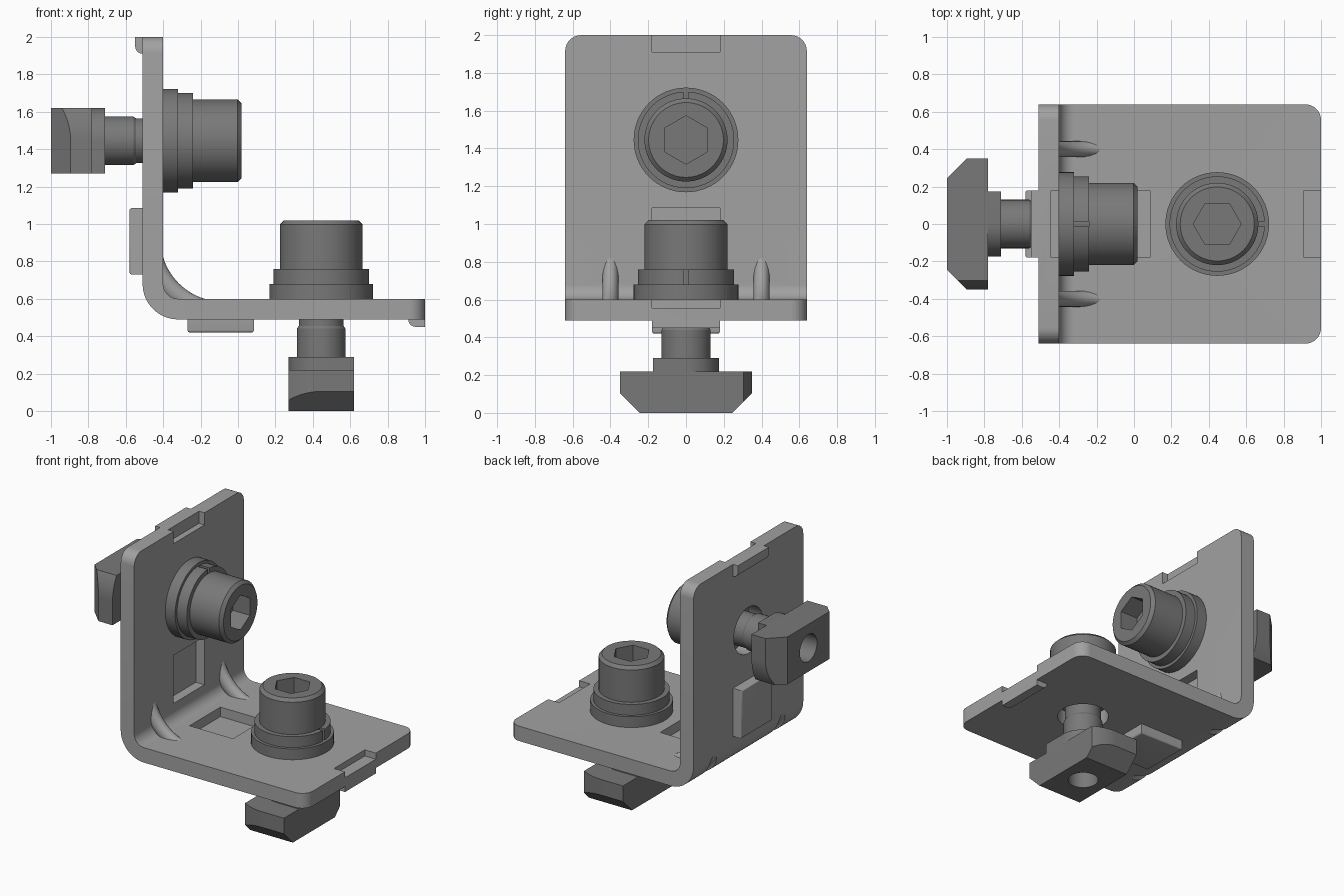
import bpy, bmesh
from math import pi, sin, cos, acos, radians
from mathutils import Matrix, Vector

if "Cube" in bpy.data.objects:
    bpy.data.objects.remove(bpy.data.objects["Cube"], do_unlink=True)

# Swaps the flat arm onto the upright arm (half turn about the diagonal)
UPRIGHT = Matrix(((0, 0, 1, -1), (0, -1, 0, 0), (1, 0, 0, 1), (0, 0, 0, 1)))
ARMS = (("lower", Matrix.Identity(4)), ("upper", UPRIGHT))
BOLT = Matrix.Translation((0.445, 0, 0))
HALF = 0.64


def material(name, value):
    m = bpy.data.materials.new(name)
    m.use_nodes = True
    m.diffuse_color = (value, value, value, 1)
    m.node_tree.nodes["Principled BSDF"].inputs["Base Color"].default_value = m.diffuse_color
    return m


PLATE = material("light grey metal", 0.36)
STEEL = material("dark grey steel", 0.19)


def finish(bm, name, mat, matrix=Matrix.Identity(4)):
    bmesh.ops.transform(bm, matrix=matrix, verts=bm.verts)
    bmesh.ops.recalc_face_normals(bm, faces=bm.faces)
    mesh = bpy.data.meshes.new(name)
    bm.to_mesh(mesh)
    bm.free()
    obj = bpy.data.objects.new(name, mesh)
    bpy.context.collection.objects.link(obj)
    mesh.materials.append(mat)
    return obj


def activate(obj):
    bpy.ops.object.select_all(action='DESELECT')
    obj.select_set(True)
    bpy.context.view_layer.objects.active = obj


def smooth(obj):
    activate(obj)
    bpy.ops.object.shade_smooth_by_angle(angle=radians(32))


def cut(obj, *cutters):
    activate(obj)
    for c in cutters:
        c.hide_render = True
        mod = obj.modifiers.new("cut", 'BOOLEAN')
        mod.operation, mod.solver, mod.object = 'DIFFERENCE', 'EXACT', c
        bpy.ops.object.modifier_apply(modifier=mod.name)
        bpy.data.objects.remove(c, do_unlink=True)


def prism(points, depth):
    """Extrude a closed outline of 3D points along a vector."""
    bm = bmesh.new()
    face = bm.faces.new([bm.verts.new(p) for p in points])
    out = bmesh.ops.extrude_face_region(bm, geom=[face])
    verts = [v for v in out["geom"] if isinstance(v, bmesh.types.BMVert)]
    bmesh.ops.translate(bm, verts=verts, vec=depth)
    return bm


def box(x0, x1, y, z0, z1):
    pts = [(x0, -y, z0), (x1, -y, z0), (x1, y, z0), (x0, y, z0)]
    return prism(pts, (0, 0, z1 - z0))


def disc(radius, z0, z1, sides=64):
    pts = [(radius * cos(2 * pi * i / sides), radius * sin(2 * pi * i / sides), z0)
           for i in range(sides)]
    return prism(pts, (0, 0, z1 - z0))


def lathe(profile, closed=False):
    bm = bmesh.new()
    verts = [bm.verts.new((r, 0, z)) for r, z in profile]
    edges = [bm.edges.new(p) for p in zip(verts, verts[1:])]
    if closed:
        edges.append(bm.edges.new((verts[-1], verts[0])))
    bmesh.ops.spin(bm, geom=verts + edges, cent=(0, 0, 0), axis=(0, 0, 1),
                   angle=2 * pi, steps=64, use_merge=True)
    bmesh.ops.remove_doubles(bm, verts=bm.verts, dist=1e-5)
    return bm


def bent_tube(y, major, radial, start, end):
    """Oval tube following the inside of the bend."""
    bm = bmesh.new()
    rings = []
    for i in range(21):
        a = radians(180 + start + (end - start) * i / 20)
        ring = []
        for j in range(20):
            t = 2 * pi * j / 20
            r = major + radial * cos(t)
            ring.append(bm.verts.new((-0.08 + r * cos(a), y + 0.043 * sin(t), 0.92 + r * sin(a))))
        rings.append(ring)
    for p, q in zip(rings, rings[1:]):
        for j in range(20):
            k = (j + 1) % 20
            bm.faces.new((p[j], p[k], q[k], q[j]))
    bm.faces.new(rings[0])
    bm.faces.new(rings[-1])
    return bm


# Bent plate: L profile with a rounded bend and rounded free corners
def bend(radius):
    return [(-0.32 + radius * cos(a), -HALF, 0.68 + radius * sin(a))
            for a in (pi + pi / 2 * i / 16 for i in range(17))]


outline = [(-0.51, -HALF, 2)] + bend(0.19) + [(1, -HALF, 0.49), (1, -HALF, 0.60)]
outline += bend(0.08)[::-1] + [(-0.40, -HALF, 2)]
bm = prism(outline, (0, 2 * HALF, 0))
corners = []
for e in bm.edges:
    a, b = (v.co for v in e.verts)
    at_end = min(a.x, b.x) > 0.99 or min(a.z, b.z) > 1.99
    if at_end and abs(a.y - b.y) < 0.01:
        corners.append(e)
bmesh.ops.bevel(bm, geom=corners, offset=0.085, segments=8, profile=0.5, affect='EDGES')
bracket = finish(bm, "bracket", PLATE)

# Bolt holes, pressed pockets and end notches
for arm, m in ARMS:
    cut(bracket,
        finish(disc(0.17, 0.4, 0.7), "hole_cutter", PLATE, m @ BOLT),
        finish(box(-0.27, 0.085, 0.18, 0.53, 0.7), "pocket_cutter", PLATE, m),
        finish(box(0.91, 1.1, 0.18, 0.555, 0.7), "notch_cutter", PLATE, m))
# Grooves on the outside of the bend, ribs on the inside
for side, y in (("right", -0.4), ("left", 0.4)):
    cut(bracket, finish(bent_tube(y, 0.535, 0.04, 5, 85), "groove_cutter", PLATE))
    smooth(finish(bent_tube(y, 0.385, 0.05, 10, 80), side + "_rib", PLATE))
smooth(bracket)


def nut_outline(w, radius, z):
    """Block outline with two opposite corners rounded."""
    a0 = acos(w / radius)
    half = [(radius * cos(a), radius * sin(a), z)
            for a in (a0 + (pi / 2 - a0) * i / 12 for i in range(13))]
    half.append((-w, radius, z))
    return half + [(-x, -y, z) for x, y, z in half]


for arm, m in ARMS:
    place = m @ BOLT

    # Pressed-out pad under the pocket
    bm = box(-0.27, 0.085, 0.18, 0.42, 0.51)
    low = [e for e in bm.edges if all(v.co.z < 0.43 for v in e.verts)]
    bmesh.ops.bevel(bm, geom=low, offset=0.012, segments=3, profile=0.5, affect='EDGES')
    smooth(finish(bm, arm + "_pad", PLATE, m))

    # End lip with a rounded inner edge
    bm = box(0.91, 1, 0.18, 0.45, 0.495)
    inner = [e for e in bm.edges if all(v.co.z < 0.46 and v.co.x < 0.92 for v in e.verts)]
    bmesh.ops.bevel(bm, geom=inner, offset=0.04, segments=6, profile=0.5, affect='EDGES')
    smooth(finish(bm, arm + "_end_lip", PLATE, m))

    # Socket head bolt
    bolt = finish(lathe([(0, 0.2), (0.13, 0.2), (0.13, 0.44), (0.12, 0.455), (0.12, 0.76),
                         (0.22, 0.76), (0.22, 0.998), (0.198, 1.02), (0, 1.02)]),
                  arm + "_bolt", STEEL, place)
    cut(bolt, finish(disc(0.128, 0.88, 1.1, 6), "socket_cutter", STEEL, place))
    smooth(bolt)

    # Flat washer and split lock washer
    smooth(finish(lathe([(0.14, 0.6), (0.277, 0.6), (0.277, 0.68), (0.14, 0.68)], True),
                  arm + "_flat_washer", STEEL, place))
    ring = finish(lathe([(0.14, 0.68), (0.255, 0.68), (0.255, 0.76), (0.14, 0.76)], True),
                  arm + "_lock_washer", STEEL, place)
    cut(ring, finish(box(0.1, 0.3, 0.013, 0.6, 0.8), "split_cutter", STEEL, place))
    smooth(ring)

    # Slot nut: chamfered body with a narrower neck
    bm = prism(nut_outline(0.175, 0.35, 0), (0, 0, 0.22))
    for s in (-1, 1):
        cutting = bmesh.ops.bisect_plane(bm, geom=bm.verts[:] + bm.edges[:] + bm.faces[:],
                                         plane_co=(0, s * 0.35, 0.105),
                                         plane_no=Vector((0, s, -1)), clear_outer=True)
        rim = [g for g in cutting["geom_cut"] if isinstance(g, bmesh.types.BMEdge)]
        bmesh.ops.holes_fill(bm, edges=rim)
    nut = finish(bm, arm + "_nut", STEEL, place)
    cut(nut, finish(disc(0.1, -0.1, 0.3), "bore_cutter", STEEL, place))
    smooth(nut)
    smooth(finish(prism(nut_outline(0.175, 0.175, 0.215), (0, 0, 0.075)),
                  arm + "_nut_neck", STEEL, place))
